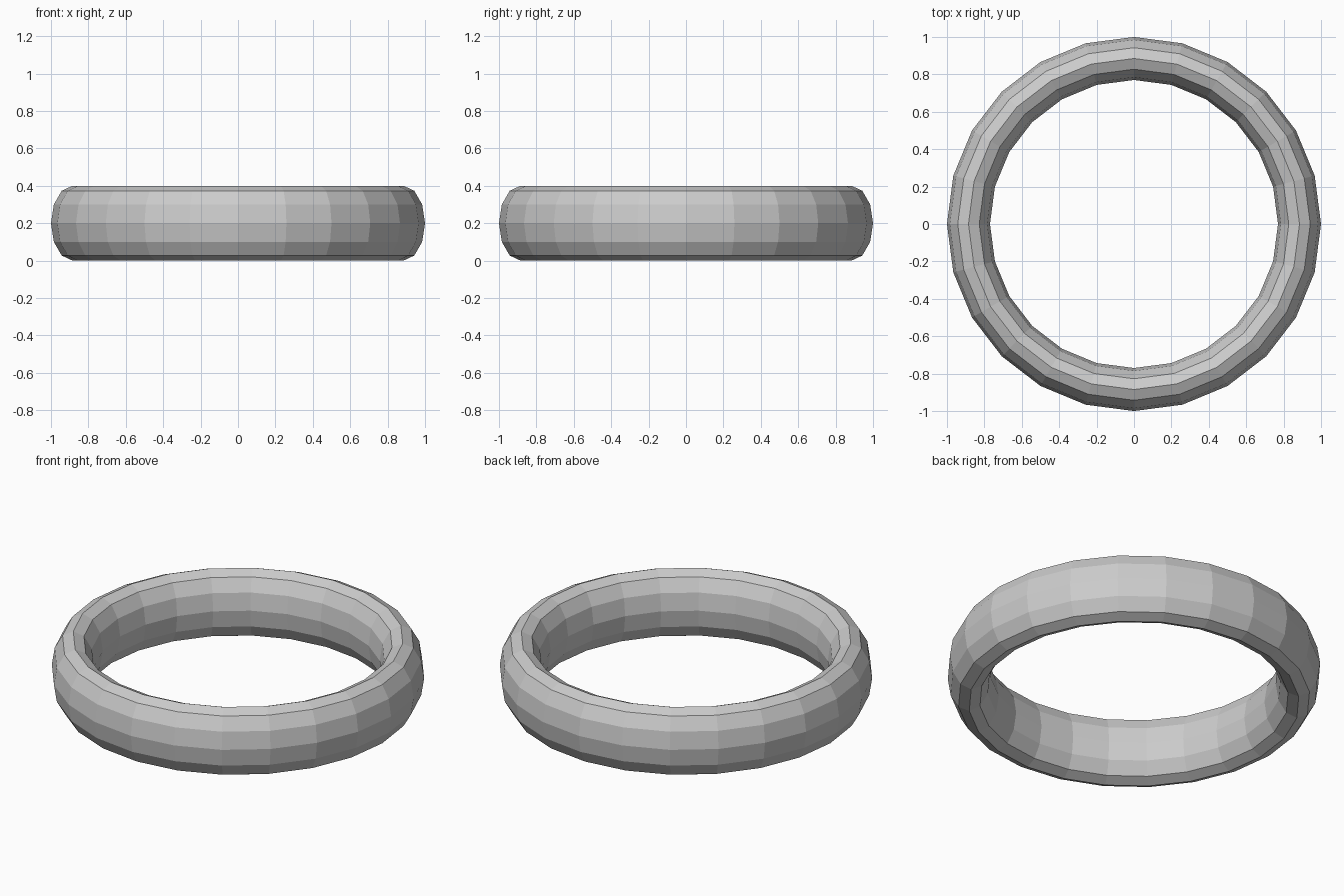
import bpy, bmesh
from math import sin, cos, tau

if "Cube" in bpy.data.objects:
    bpy.data.objects.remove(bpy.data.objects["Cube"])

SEGMENTS, SIDES = 24, 12
MID_RADIUS, HALF_WIDTH, HALF_HEIGHT = 0.885, 0.115, 0.2

# Ring band: a flat-shaded torus with a tall oval cross-section
bm = bmesh.new()
loops = []
for i in range(SEGMENTS):
    a = tau * i / SEGMENTS
    loop = []
    for j in range(SIDES):
        b = tau * j / SIDES
        r = MID_RADIUS + HALF_WIDTH * cos(b)
        z = HALF_HEIGHT * (1 + sin(b))
        loop.append(bm.verts.new((r * cos(a), r * sin(a), z)))
    loops.append(loop)

for i in range(SEGMENTS):
    p, q = loops[i], loops[(i + 1) % SEGMENTS]
    for j in range(SIDES):
        k = (j + 1) % SIDES
        bm.faces.new((p[j], q[j], q[k], p[k]))
bmesh.ops.recalc_face_normals(bm, faces=bm.faces)

mesh = bpy.data.meshes.new("ring_band")
bm.to_mesh(mesh)
bm.free()
bpy.context.collection.objects.link(bpy.data.objects.new("ring_band", mesh))
